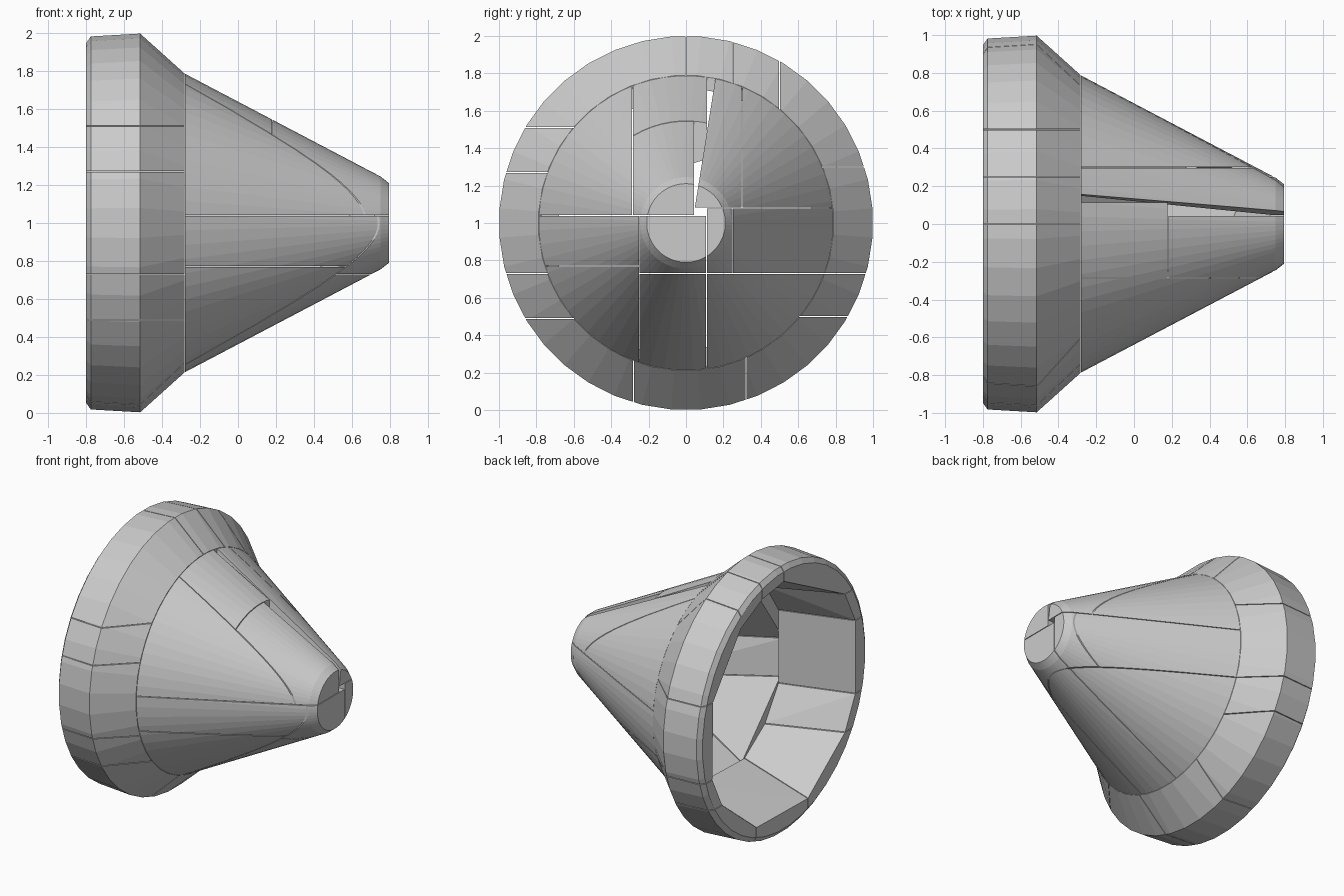
import bpy, bmesh
from math import cos, sin, tau
from mathutils import Vector

if "Cube" in bpy.data.objects:
    bpy.data.objects.remove(bpy.data.objects["Cube"])

GAP = 0.0025   # half of the crack between neighbouring chunks
BIG = 9.0


def lathe(profile, segments):
    """Closed (x, radius) profile turned about the x axis at height 1."""
    bm = bmesh.new()
    rings = []
    for i in range(segments):
        a = tau * (i + 0.5) / segments
        rings.append([bm.verts.new((x, r * cos(a), 1 + r * sin(a))) for x, r in profile])
    n = len(profile)
    for i in range(segments):
        p, q = rings[i], rings[(i + 1) % segments]
        for j in range(n):
            k = (j + 1) % n
            bm.faces.new((p[j], p[k], q[k], q[j]))
    return bm


def chunk(name, source, x=(-BIG, BIG), y=(-BIG, BIG), z=(-BIG, BIG), extra=None):
    """Cut a box-shaped region from a shell and wrap it as one convex chunk."""
    bm = source.copy()
    planes = [extra] if extra else []
    for axis, (lo, hi) in enumerate((x, y, z)):
        for value, sign in ((lo + GAP, -1), (hi - GAP, 1)):
            if abs(value) < 5:
                co, no = Vector(), Vector()
                co[axis], no[axis] = value, sign
                planes.append((co, no))
    for co, no in planes:
        bmesh.ops.bisect_plane(bm, geom=bm.verts[:] + bm.edges[:] + bm.faces[:],
                               plane_co=co, plane_no=no, clear_outer=True)
    hull = bmesh.new()
    for v in bm.verts:
        hull.verts.new(v.co)
    bm.free()
    bmesh.ops.remove_doubles(hull, verts=hull.verts[:], dist=0.002)
    bmesh.ops.convex_hull(hull, input=hull.verts[:])
    bmesh.ops.delete(hull, geom=[v for v in hull.verts if not v.link_faces], context='VERTS')
    bmesh.ops.recalc_face_normals(hull, faces=hull.faces[:])
    mesh = bpy.data.meshes.new(name)
    hull.to_mesh(mesh)
    hull.free()
    obj = bpy.data.objects.new(name, mesh)
    bpy.context.collection.objects.link(obj)


# Flared rim, split into chunks around the ring
rim = lathe([(-0.80, 0.88), (-0.80, 0.95), (-0.775, 0.985), (-0.515, 1.0),
             (-0.282, 0.79), (-0.282, 0.73)], 40)
left, right = (-BIG, 0), (0, BIG)
rim_regions = [
    (left, (1.51, BIG)), (left, (1.27, 1.51)), (left, (0.73, 1.27)), (left, (0.49, 0.73)),
    ((-BIG, -0.28), (-BIG, 0.49)), ((-0.28, 0.32), (-BIG, 0.49)), ((0.32, BIG), (-BIG, 0.50)),
    (right, (0.50, 0.73)), (right, (0.73, 1.30)),
    ((0.5, BIG), (1.30, BIG)), ((0.25, 0.5), (1.30, BIG)), ((0, 0.25), (1.30, BIG)),
]
for i, (y, z) in enumerate(rim_regions):
    chunk(f"rim_chunk_{i + 1}", rim, y=y, z=z)

# Hollow cone with a closed tip, split along upright and level planes
cone = lathe([(-0.28, 0.787), (0.75, 0.245), (0.795, 0.21), (0.795, 0.003),
              (0.74, 0.003), (0.74, 0.19), (-0.28, 0.737)], 64)
chunk("cone_upper_left", cone, y=(-BIG, -0.285), z=(1.04, BIG))
chunk("cone_side_left", cone, y=(-BIG, -0.25), z=(0.77, 1.04))
chunk("cone_lower_left", cone, y=(-BIG, -0.25), z=(-BIG, 0.77))
chunk("cone_lower_middle", cone, y=(-0.25, 0.11), z=(-BIG, 0.73))
chunk("cone_lower_right", cone, y=(0.11, BIG), z=(-BIG, 0.73))
chunk("cone_side_right", cone, y=(0.25, BIG), z=(0.73, 1.08))
chunk("cone_upper_right", cone, y=(0.30, BIG), z=(1.08, BIG))

# Top strips with the open slot between them; the back one is thicker
thick = lathe([(-0.28, 0.787), (0.178, 0.546), (0.178, 0.36), (-0.28, 0.737)], 64)
chunk("top_strip_back", thick, y=(-0.285, 0.115), z=(1.04, BIG))
chunk("top_strip_front", cone, x=(0.18, BIG), y=(-0.285, 0.045), z=(1.04, BIG))
chunk("slot_side_strip", cone, y=(-BIG, 0.30), z=(1.08, BIG),
      extra=(Vector((0, 0.05, 1.1)), Vector((0, -1, 0.16))))

# Solid nose at the tip
chunk("nose_left", cone, x=(0, BIG), y=(-0.25, 0.11), z=(0.73, 1.04))
chunk("nose_right", cone, x=(0, BIG), y=(0.11, 0.25), z=(0.73, 1.08))

for shell in (rim, cone, thick):
    shell.free()
